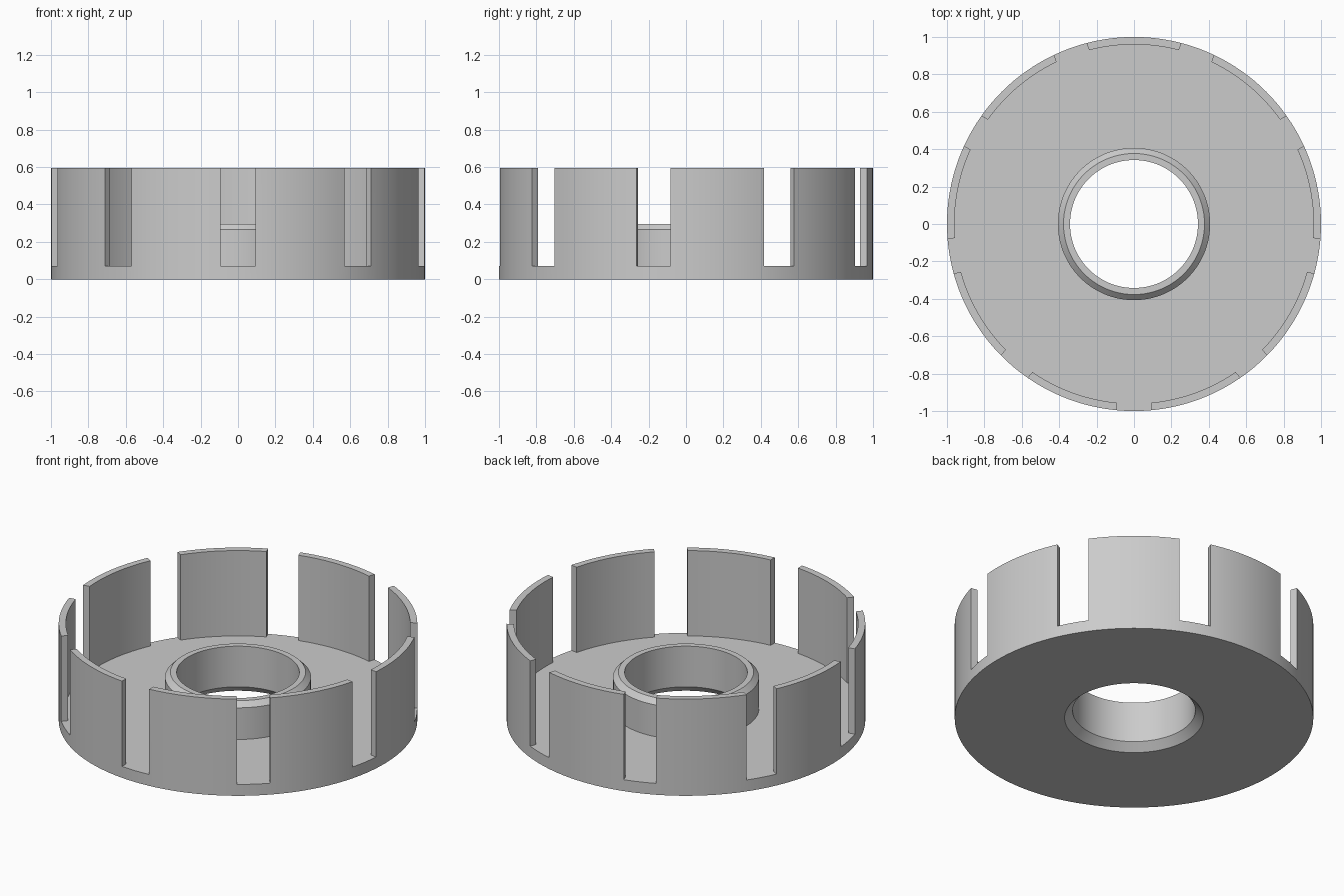
import bpy
import bmesh
import math

cube = bpy.data.objects.get("Cube")
if cube:
    bpy.data.objects.remove(cube, do_unlink=True)

TABS = 9             # wall tabs, separated by parallel-sided slots
GAP, TAB = 4, 12     # angular segments in one slot and one tab
HALF_SLOT = 0.0925
WALL_IN, FLOOR, TOP = 0.96, 0.07, 0.595

# Closed cross-section (radius, height): underside, wall, floor, collar, bore
profile = [(0.387, 0), (1, 0), (1, FLOOR), (1, TOP), (WALL_IN, TOP), (WALL_IN, FLOOR),
           (0.407, FLOOR), (0.407, 0.265), (0.377, 0.295), (0.342, 0.295), (0.342, 0.045)]


def column_angle(j, r):
    """Angle of column j, keeping the slot sides parallel through the wall."""
    k, i = divmod(j, GAP + TAB)
    step = 2 * math.pi / TABS
    half = math.asin(HALF_SLOT / max(r, WALL_IN))
    if i <= GAP:
        a = -half + 2 * half * i / GAP
    else:
        a = half + (step - 2 * half) * (i - GAP) / TAB
    return -math.pi / 2 + k * step + a


bm = bmesh.new()
n = TABS * (GAP + TAB)
cols = []
for j in range(n):
    col = []
    for r, z in profile:
        a = column_angle(j, r)
        col.append(bm.verts.new((r * math.cos(a), r * math.sin(a), z)))
    cols.append(col)

# Skin neighbouring columns; slot columns skip the raised wall
for j in range(n):
    c, d = cols[j], cols[(j + 1) % n]
    i = j % (GAP + TAB)
    ids = list(range(len(profile)))
    if i < GAP:
        ids = [p for p in ids if p not in (3, 4)]
    for p, q in zip(ids, ids[1:] + ids[:1]):
        bm.faces.new((c[p], d[p], d[q], c[q]))
    if i in (0, GAP):            # side faces of the tabs
        bm.faces.new(c[2:6])

bmesh.ops.delete(bm, geom=[v for v in bm.verts if not v.link_faces], context='VERTS')
bmesh.ops.recalc_face_normals(bm, faces=bm.faces)
mesh = bpy.data.meshes.new("slotted_ring_cup")
bm.to_mesh(mesh)
bm.free()

# Single grey material
grey = bpy.data.materials.new("light grey")
grey.use_nodes = True
color = (0.6, 0.6, 0.6, 1)
grey.diffuse_color = color
grey.node_tree.nodes["Principled BSDF"].inputs["Base Color"].default_value = color
mesh.materials.append(grey)

cup = bpy.data.objects.new("slotted_ring_cup", mesh)
bpy.context.collection.objects.link(cup)
bpy.ops.object.select_all(action='DESELECT')
cup.select_set(True)
bpy.context.view_layer.objects.active = cup
bpy.ops.object.shade_smooth_by_angle(angle=math.radians(25))
